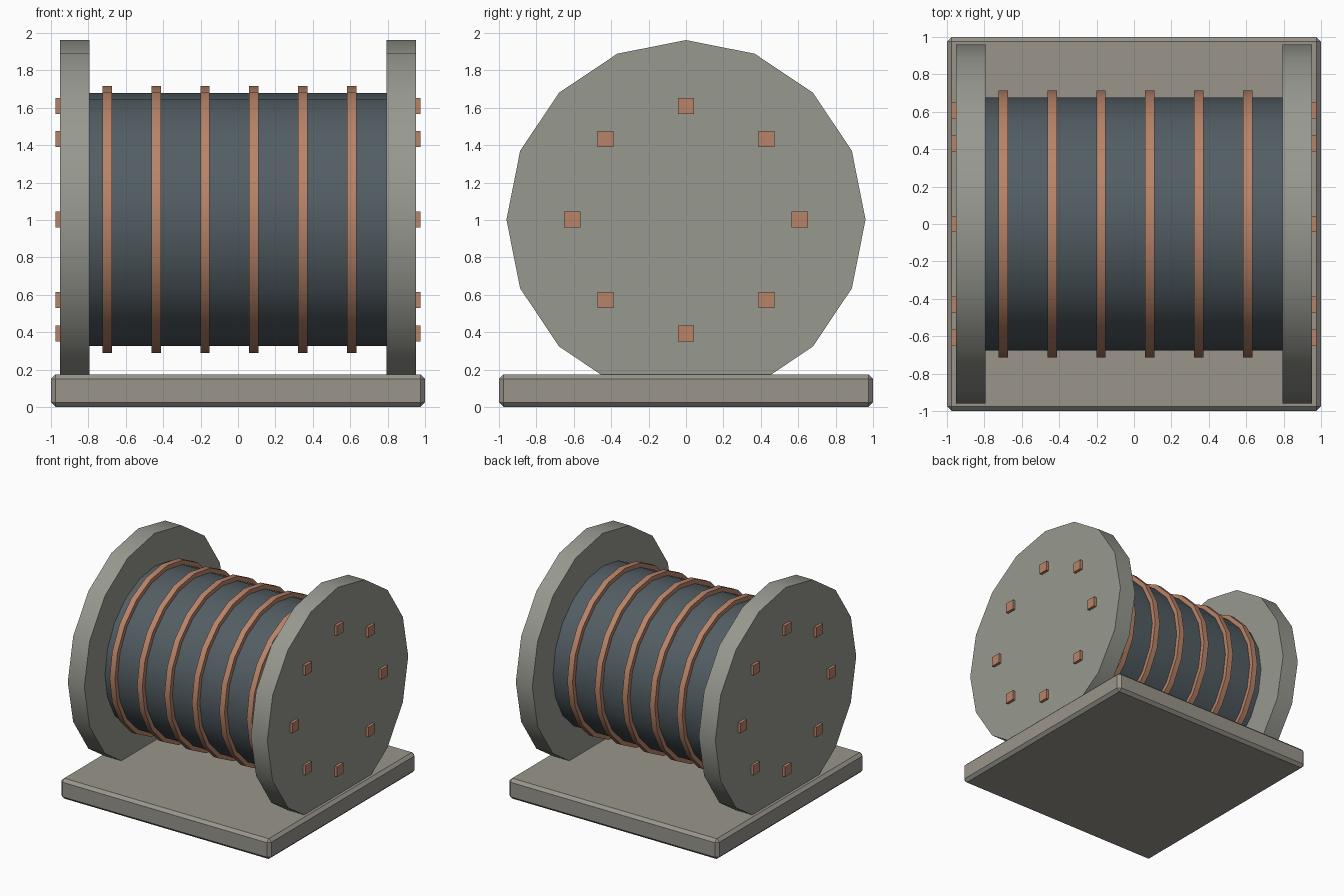
import bpy, math

if "Cube" in bpy.data.objects:
    bpy.data.objects.remove(bpy.data.objects["Cube"])

AXIS_Z = 1.002


def material(name, rgb):
    m = bpy.data.materials.new(name)
    m.diffuse_color = (*rgb, 1)
    m.use_nodes = True
    m.node_tree.nodes["Principled BSDF"].inputs["Base Color"].default_value = m.diffuse_color
    return m


STONE = material("warm_grey", (0.32, 0.30, 0.26))
FLANGE = material("flange_grey", (0.31, 0.32, 0.28))
DRUM = material("dark_slate", (0.085, 0.11, 0.125))
COPPER = material("copper", (0.48, 0.23, 0.14))


def finish(name, mat):
    ob = bpy.context.object
    ob.name = name
    ob.data.materials.append(mat)
    return ob


def disc(name, x0, x1, radius, sides, mat):
    # Cylinder along x with one vertex pointing straight up
    bpy.ops.mesh.primitive_cylinder_add(
        vertices=sides, radius=radius, depth=x1 - x0,
        location=((x0 + x1) / 2, 0, AXIS_Z), rotation=(0, math.pi / 2, 0))
    bpy.ops.object.shade_smooth_by_angle(angle=math.radians(30))
    return finish(name, mat)


def box(name, size, loc, mat):
    bpy.ops.mesh.primitive_cube_add(size=1, location=loc)
    ob = finish(name, mat)
    ob.scale = size
    bpy.ops.object.transform_apply(location=False, rotation=False, scale=True)
    return ob


# Base slab with chamfered edges
base = box("base", (2, 2, 0.175), (0, 0, 0.0875), STONE)
bevel = base.modifiers.new("chamfer", "BEVEL")
bevel.width = 0.025
bevel.segments = 1

# Drum core
disc("drum", -0.80, 0.80, 0.677, 20, DRUM)

# Copper winding bands
for i in range(6):
    x = -0.699 + i * 0.2613
    disc(f"band_{i + 1}", x - 0.025, x + 0.025, 0.714, 20, COPPER)

# End flanges, each with a circle of square bolts
for side, label in ((-1, "left"), (1, "right")):
    a, b = sorted((side * 0.794, side * 0.951))
    disc(f"{label}_flange", a, b, 0.96, 16, FLANGE)
    for k in range(8):
        t = k * math.pi / 4
        box(f"{label}_bolt_{k + 1}", (0.05, 0.086, 0.086),
            (side * 0.95, 0.608 * math.cos(t), AXIS_Z + 0.608 * math.sin(t)), COPPER)
